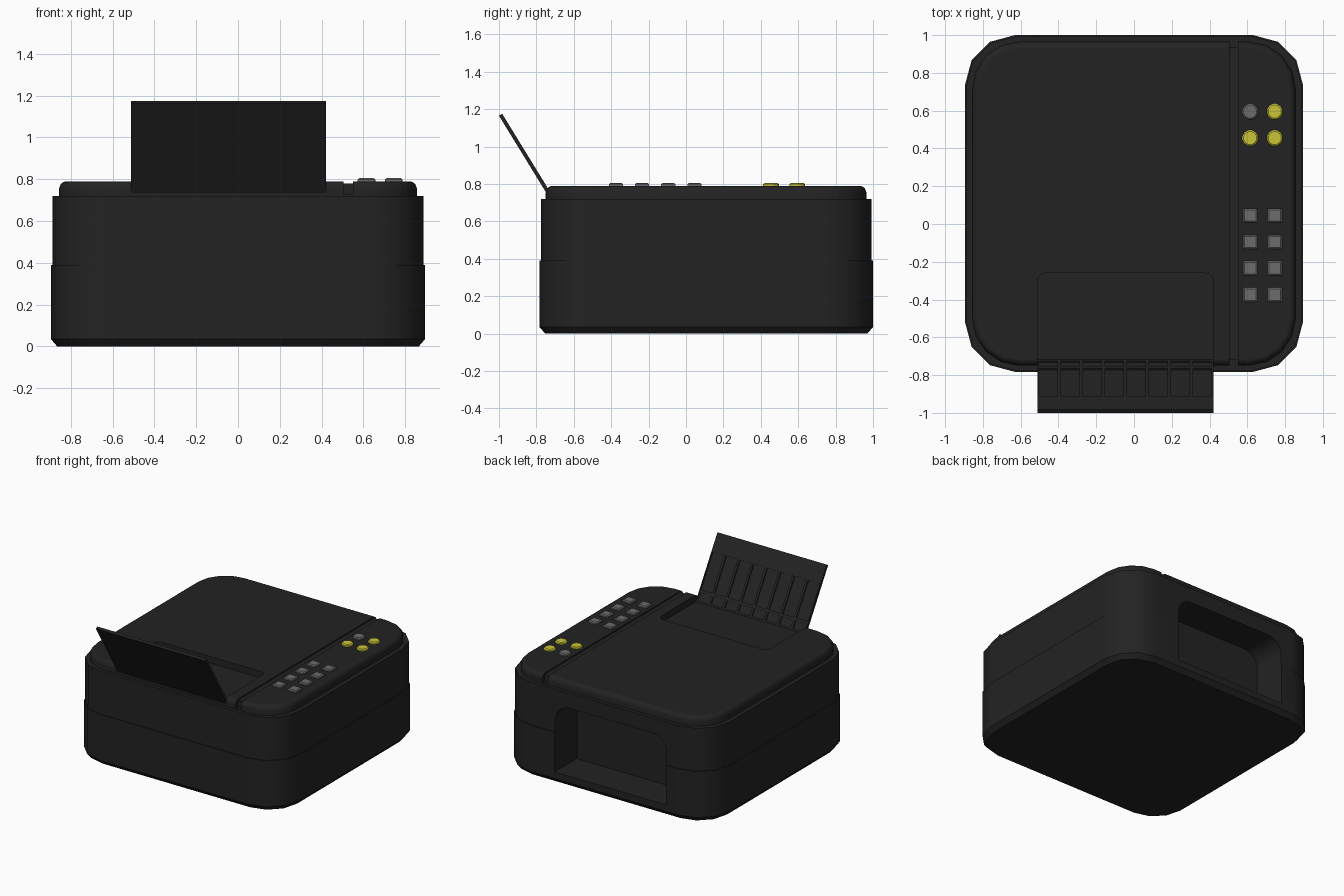
import bpy, bmesh, math
from mathutils import Matrix, Vector

if "Cube" in bpy.data.objects:
    bpy.data.objects.remove(bpy.data.objects["Cube"])


def material(name, rgb):
    m = bpy.data.materials.new(name)
    m.diffuse_color = (*rgb, 1)
    m.use_nodes = True
    m.node_tree.nodes["Principled BSDF"].inputs["Base Color"].default_value = m.diffuse_color
    return m


BLACK = material("black plastic", (0.0165, 0.0165, 0.0165))
YELLOW = material("yellow button", (0.60, 0.56, 0.04))
GREY = material("grey button", (0.15, 0.15, 0.15))


def outline(x0, x1, y0, y1, r_low, r_high, seg):
    """Rectangle with rounded corners, radius set for the low and high y sides."""
    pts = []
    for cx, sx, cy, sy, r, a0 in ((x1, -1, y1, -1, r_high, 0), (x0, 1, y1, -1, r_high, 90),
                                  (x0, 1, y0, 1, r_low, 180), (x1, -1, y0, 1, r_low, 270)):
        if r <= 0:
            pts.append((cx, cy))
            continue
        for i in range(seg + 1):
            a = math.radians(a0 + 90 * i / seg)
            pts.append((cx + sx * r + r * math.cos(a), cy + sy * r + r * math.sin(a)))
    return pts


def finish(name, bm, mat):
    bmesh.ops.recalc_face_normals(bm, faces=bm.faces)
    me = bpy.data.meshes.new(name)
    bm.to_mesh(me)
    bm.free()
    me.materials.append(mat)
    ob = bpy.data.objects.new(name, me)
    bpy.context.collection.objects.link(ob)
    return ob


def loft(name, rings, mat=BLACK, swap=False):
    """Stack of (height, outline) rings, capped; swap runs the stack along y."""
    bm = bmesh.new()
    rows = [[bm.verts.new((x, h, y) if swap else (x, y, h)) for x, y in pts] for h, pts in rings]
    for a, b in zip(rows, rows[1:]):
        for i in range(len(a)):
            j = (i + 1) % len(a)
            bm.faces.new((a[i], a[j], b[j], b[i]))
    bm.faces.new(rows[0])
    bm.faces.new(rows[-1])
    return finish(name, bm, mat)


def boxes(name, spans, mat=BLACK, matrix=Matrix()):
    """One object from several (x0, x1, y0, y1, z0, z1) boxes."""
    bm = bmesh.new()
    for x0, x1, y0, y1, z0, z1 in spans:
        m = (Matrix.Translation(((x0 + x1) / 2, (y0 + y1) / 2, (z0 + z1) / 2))
             @ Matrix.Diagonal((x1 - x0, y1 - y0, z1 - z0, 1)))
        bmesh.ops.create_cube(bm, size=1, matrix=matrix @ m)
    return finish(name, bm, mat)


def activate(ob):
    bpy.ops.object.select_all(action='DESELECT')
    ob.select_set(True)
    bpy.context.view_layer.objects.active = ob


def cut(ob, cutter):
    cutter.hide_render = True
    mod = ob.modifiers.new("cut", 'BOOLEAN')
    mod.operation, mod.solver, mod.object = 'DIFFERENCE', 'EXACT', cutter
    activate(ob)
    bpy.ops.object.modifier_apply(modifier=mod.name)
    bpy.data.objects.remove(cutter)


def smooth(ob, angle=38):
    activate(ob)
    bpy.ops.object.shade_smooth_by_angle(angle=math.radians(angle))
    mod = ob.modifiers.new("weighted", 'WEIGHTED_NORMAL')
    mod.keep_sharp = True


def case_ring(z, d):
    return z, outline(-0.895 + d, 0.895 - d, -0.783 + d, 1.0 - d, 0.265 - d, 0.265 - d, 3)


def lid_ring(z, d):
    return z, outline(-0.857 + d, 0.857 - d, -0.75 + d, 0.965 - d, 0.25 - d, 0.25 - d, 4)


# Main case with chamfered foot and the mid-height seam step
case = loft("case", [case_ring(0, 0.03), case_ring(0.035, 0), case_ring(0.39, 0),
                     case_ring(0.39, 0.007), case_ring(0.72, 0.007)])

# Paper output bay in the rear wall
bay = outline(-0.53, 0.42, 0.085, 0.605, 0, 0.12, 6)
cut(case, loft("bay_cutter", [(0.73, bay), (1.1, bay)], swap=True))
smooth(case)

# Lid with soft edge, split by a groove and recessed for the paper feed
lid = loft("lid", [lid_ring(0.715, 0), lid_ring(0.755, 0), lid_ring(0.777, 0.009),
                   lid_ring(0.787, 0.022), lid_ring(0.79, 0.036)])
cut(lid, boxes("groove_cutter", [(0.505, 0.55, -1, 1.2, 0.727, 0.9)]))
feed = outline(-0.512, 0.422, -0.95, -0.26, 0, 0.045, 4)
cut(lid, loft("feed_cutter", [(0.74, feed), (0.9, feed)]))
smooth(lid)
boxes("groove_strip", [(0.504, 0.551, -0.72, 0.938, 0.72, 0.779)])

# Leaning paper support: plate plus raised bars that leave eight pockets
X0, X1, N = -0.512, 0.42, 8
base, tip = Vector((0, -0.735, 0.733)), Vector((0, -1.0, 1.165))
run = tip - base
L = run.length
lean = Matrix.Translation(base) @ Matrix.Rotation(math.atan2(run.z, run.y), 4, 'X')
step = (X1 - X0) / N
spans = [(X0, X1, 0, L, -0.011, 0)]
for v0, v1 in ((0, 0.013), (0.07, 0.09), (0.367, L)):
    spans.append((X0, X1, v0, v1, -0.02, -0.010))
for i in range(N + 1):
    c = X0 + i * step
    a, b = max(X0, c - 0.009), min(X1, c + 0.009)
    for v0, v1 in ((0.013, 0.07), (0.09, 0.367)):
        spans.append((a, b, v0, v1, -0.02, -0.010))
boxes("paper_support", spans, matrix=lean)


def button(name, x, y, r, sides, mat):
    """Low cap with a bevelled rim."""
    def ring(z, k):
        off = math.pi / sides
        k = k / math.cos(off)
        return z, [(x + k * math.cos(off + math.tau * i / sides),
                    y + k * math.sin(off + math.tau * i / sides)) for i in range(sides)]
    loft(name, [ring(0.785, r), ring(0.799, r), ring(0.805, r - 0.008)], mat)


# Round and square buttons on the control strip
for col, x in enumerate((0.615, 0.745)):
    for row, y in enumerate((0.595, 0.455)):
        mat = GREY if (col, row) == (0, 0) else YELLOW
        button(f"round_button_{col}_{row}", x, y, 0.042, 12, mat)
    for row in range(4):
        button(f"square_button_{col}_{row}", x, 0.045 - 0.14 * row, 0.038, 4, GREY)
